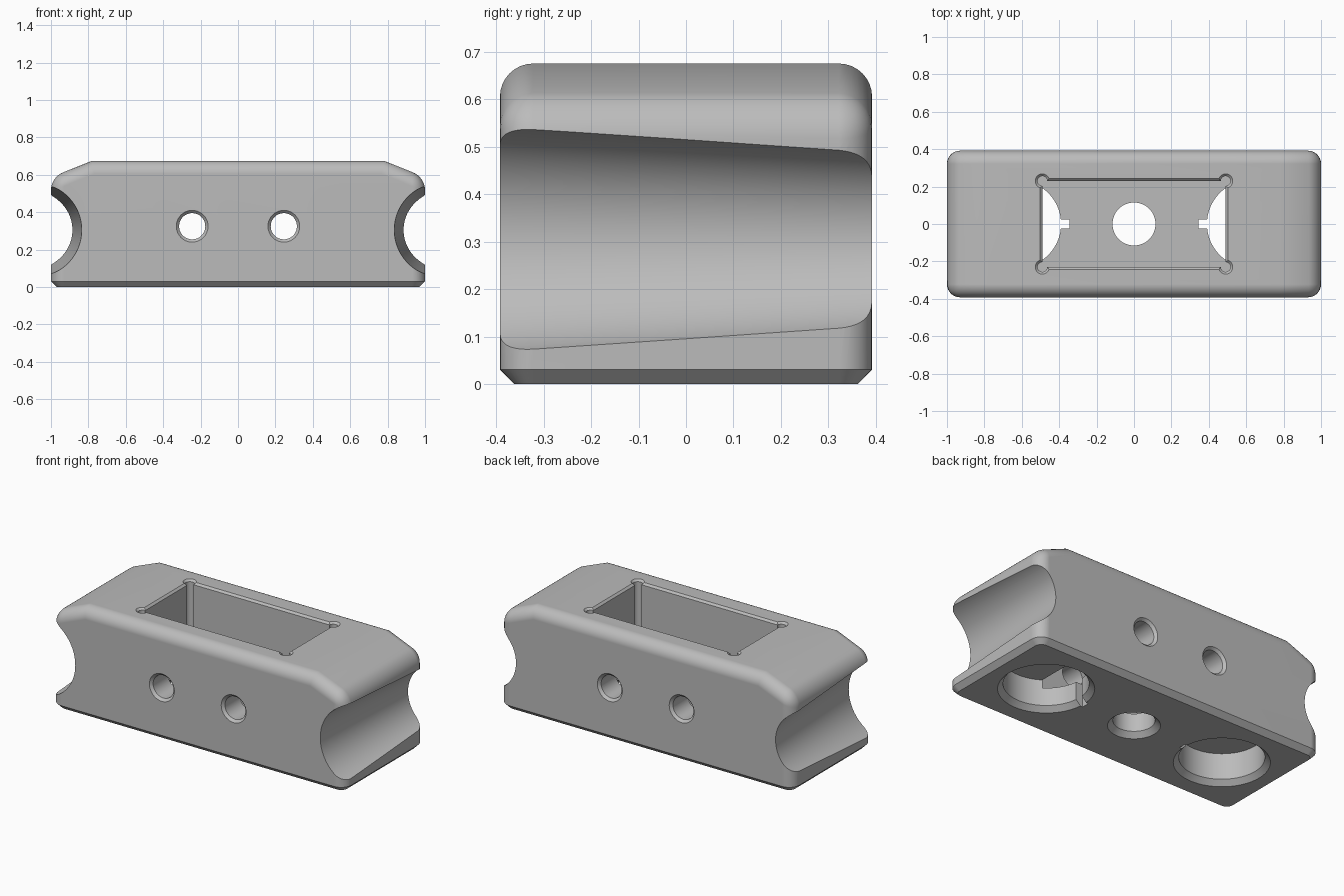
import bpy, bmesh, math
from mathutils import Matrix

if "Cube" in bpy.data.objects:
    bpy.data.objects.remove(bpy.data.objects["Cube"], do_unlink=True)

grey = bpy.data.materials.new("matte grey")
grey.use_nodes = True
grey.diffuse_color = (0.5, 0.5, 0.5, 1)
grey.node_tree.nodes["Principled BSDF"].inputs["Base Color"].default_value = (0.5, 0.5, 0.5, 1)

HALF_Y, TOP = 0.392, 0.675
FLOOR = 0.14


def make_object(name, bm):
    bmesh.ops.recalc_face_normals(bm, faces=bm.faces)
    mesh = bpy.data.meshes.new(name)
    bm.to_mesh(mesh)
    bm.free()
    mesh.materials.append(grey)
    obj = bpy.data.objects.new(name, mesh)
    bpy.context.collection.objects.link(obj)
    return obj


# Body: front outline extruded in depth, then rounded and chamfered
bm = bmesh.new()
outline = [(-1, 0), (1, 0), (1, 0.587), (0.78, TOP), (-0.78, TOP), (-1, 0.587)]
face = bm.faces.new([bm.verts.new((x, -HALF_Y, z)) for x, z in outline])
extruded = bmesh.ops.extrude_face_region(bm, geom=[face])
bmesh.ops.translate(bm, vec=(0, 2 * HALF_Y, 0),
                    verts=[v for v in extruded["geom"] if isinstance(v, bmesh.types.BMVert)])
bmesh.ops.recalc_face_normals(bm, faces=bm.faces)


def is_round(edge):
    a, b = (v.co for v in edge.verts)
    on_base = max(a.z, b.z) < 0.01
    ridge = min(a.z, b.z) > TOP - 0.01 and abs(a.x - b.x) < 0.01
    return not on_base and not ridge


bmesh.ops.bevel(bm, geom=[e for e in bm.edges if is_round(e)], offset=0.07,
                segments=8, profile=0.5, affect='EDGES', clamp_overlap=True)
base_edges = [e for e in bm.edges if all(v.co.z < 0.001 for v in e.verts)]
bmesh.ops.bevel(bm, geom=base_edges, offset=0.03, segments=1, affect='EDGES')
body = make_object("grip_block", bm)


def cut(bm):
    cutter = make_object("cutter", bm)
    cutter.hide_render = True
    mod = body.modifiers.new("cut", 'BOOLEAN')
    mod.operation, mod.solver, mod.object = 'DIFFERENCE', 'EXACT', cutter
    bpy.context.view_layer.objects.active = body
    bpy.ops.object.modifier_apply(modifier=mod.name)
    bpy.data.objects.remove(cutter, do_unlink=True)


def cone(start, end, r1, r2, axis='Z', sides=64):
    """Cut a round hole whose radius runs from r1 at start to r2 at end."""
    bm = bmesh.new()
    length = (end - start).length
    bmesh.ops.create_cone(bm, cap_ends=True, segments=sides, radius1=r1, radius2=r2, depth=length)
    turn = Matrix.Rotation(-math.pi / 2, 4, 'X') if axis == 'Y' else Matrix.Identity(4)
    bmesh.ops.transform(bm, matrix=Matrix.Translation((start + end) / 2) @ turn, verts=bm.verts)
    cut(bm)


def along(axis, u, v, t):
    return Matrix.Translation((u, t, v) if axis == 'Y' else (u, v, t)).to_translation()


def hole(axis, u, v, t1, t2, r1, r2=None, sides=64):
    cone(along(axis, u, v, t1), along(axis, u, v, t2), r1, r1 if r2 is None else r2, axis, sides)


def box(x1, x2, y1, y2, z1, z2, flare=0):
    bm = bmesh.new()
    bmesh.ops.create_cube(bm, size=1)
    for v in bm.verts:
        grow = flare if v.co.z > 0 else 0
        v.co.x = x2 + grow if v.co.x > 0 else x1 - grow
        v.co.y = y2 + grow if v.co.y > 0 else y1 - grow
        v.co.z = z2 if v.co.z > 0 else z1
    cut(bm)


# Rectangular pocket with a chamfered rim and round corner reliefs
box(-0.49, 0.49, -0.23, 0.23, FLOOR, TOP + 0.1)
box(-0.49, 0.49, -0.23, 0.23, TOP - 0.012, TOP + 0.012, 0.024)
for sx in (-1, 1):
    for sy in (-1, 1):
        hole('Z', sx * 0.49, sy * 0.23, FLOOR, TOP + 0.1, 0.026, sides=32)
        hole('Z', sx * 0.49, sy * 0.23, TOP - 0.012, TOP + 0.012, 0.026, 0.05, 32)

# Central drain hole with countersink below
hole('Z', 0, 0, -0.1, FLOOR + 0.1, 0.115)
hole('Z', 0, 0, -0.03, 0.03, 0.175, 0.115)

for s in (-1, 1):
    # Tapered concave groove on each end
    hole('Y', s * 1.088, 0.305, -0.45, 0.45, 0.256, 0.199, 128)
    # Large blind socket in the base, with key notch
    hole('Z', s * 0.625, 0, -0.1, 0.19, 0.235)
    hole('Z', s * 0.625, 0, -0.03, 0.03, 0.295, 0.235)
    x1, x2 = sorted((s * 0.345, s * 0.45))
    box(x1, x2, -0.024, 0.024, -0.1, 0.19)
    # Cross holes through both walls, chamfered outside
    hole('Y', s * 0.245, 0.325, -0.5, 0.5, 0.07)
    hole('Y', s * 0.245, 0.325, -HALF_Y - 0.015, -HALF_Y + 0.015, 0.1, 0.07)
    hole('Y', s * 0.245, 0.325, HALF_Y - 0.015, HALF_Y + 0.015, 0.07, 0.1)

# Smooth curved faces, keep hard edges crisp
for obj in bpy.context.selected_objects:
    obj.select_set(False)
body.select_set(True)
bpy.context.view_layer.objects.active = body
bpy.ops.object.shade_smooth_by_angle(angle=math.radians(30))
weighted = body.modifiers.new("weighted_normals", 'WEIGHTED_NORMAL')
weighted.keep_sharp = True
